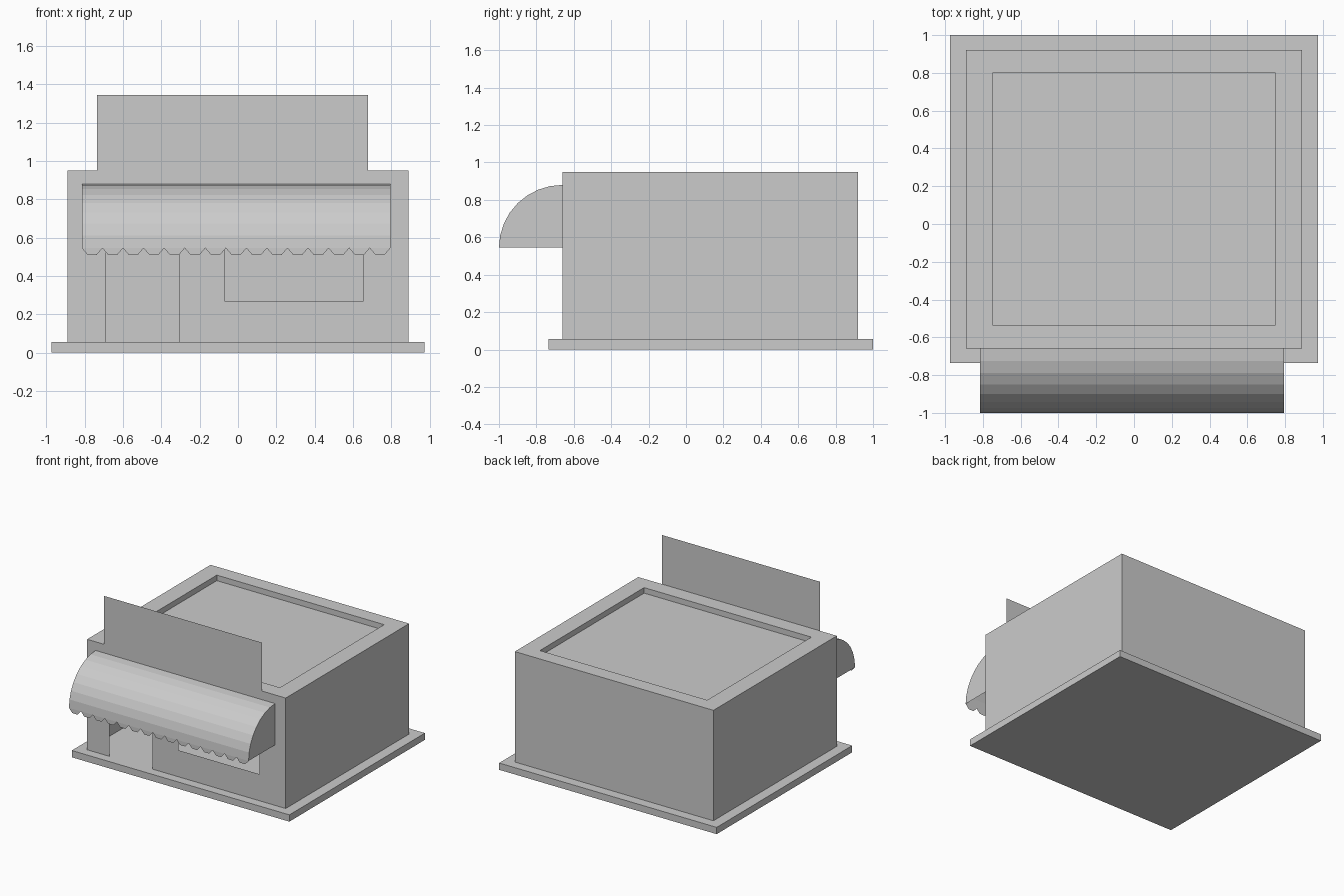
import bpy, math

if "Cube" in bpy.data.objects:
    bpy.data.objects.remove(bpy.data.objects["Cube"])


def mesh_object(name, verts, faces):
    mesh = bpy.data.meshes.new(name)
    mesh.from_pydata(verts, [], faces)
    mesh.update()
    obj = bpy.data.objects.new(name, mesh)
    bpy.context.collection.objects.link(obj)
    return obj


def box(name, x0, x1, y0, y1, z0, z1):
    verts = [(x, y, z) for z in (z0, z1) for x, y in ((x0, y0), (x1, y0), (x1, y1), (x0, y1))]
    faces = [(3, 2, 1, 0), (4, 5, 6, 7)] + [(i, (i + 1) % 4, (i + 1) % 4 + 4, i + 4) for i in range(4)]
    return mesh_object(name, verts, faces)


def ring(x, y0, y1, z):
    return [(-x, y0, z), (x, y0, z), (x, y1, z), (-x, y1, z)]


X, FRONT, BACK, FLOOR, TOP = 0.89, -0.66, 0.92, 0.055, 0.95

# Ground slab, which is also the shop floor
box("ground_slab", -0.975, 0.975, -0.735, 1.0, 0, FLOOR)

# Side and back walls: single sheets around the hollow interior
walls = ring(X, FRONT, BACK, FLOOR) + ring(X, FRONT, BACK, TOP)
mesh_object("side_and_back_walls", walls, [(i, (i + 1) % 4, (i + 1) % 4 + 4, i + 4) for i in (1, 2, 3)])

# Front wall: grid of panels with the door and window left open
xs = [-X, -0.69, -0.305, -0.07, 0.655, X]
zs = [FLOOR, 0.27, 0.72, TOP]
openings = {(1, 0), (1, 1), (3, 1)}
verts = [(x, FRONT, z) for z in zs for x in xs]
n = len(xs)
faces = [(j * n + i, j * n + i + 1, (j + 1) * n + i + 1, (j + 1) * n + i)
         for j in range(len(zs) - 1) for i in range(n - 1) if (i, j) not in openings]
mesh_object("front_wall", verts, faces)

# Roof: flat rim, short parapet inside, sunken deck
roof = ring(X, FRONT, BACK, TOP) + ring(0.75, -0.535, 0.80, TOP) + ring(0.75, -0.535, 0.80, 0.905)
faces = [(k + i, k + (i + 1) % 4, k + (i + 1) % 4 + 4, k + i + 4) for k in (0, 4) for i in range(4)]
mesh_object("roof", roof, faces + [(8, 9, 10, 11)])

# Blank sign board standing on the front edge
sign_y = FRONT - 0.005
mesh_object("sign_board", [(-0.735, sign_y, 0.885), (0.68, sign_y, 0.885),
                           (0.68, sign_y, 1.345), (-0.735, sign_y, 1.345)], [(0, 1, 2, 3)])

# Awning: quarter-round canopy with closed ends, open underneath
L, R, SEG, LIP = -0.815, 0.795, 8, 0.545
arc = [(FRONT - 0.34 * math.sin(k * math.pi / 2 / SEG),
        LIP + 0.335 * math.cos(k * math.pi / 2 / SEG)) for k in range(SEG + 1)]
m = SEG + 1
verts = [(x, y, z) for x in (L, R) for y, z in arc]
faces = [(k, k + 1, m + k + 1, m + k) for k in range(SEG)]
verts += [(L, FRONT, LIP), (R, FRONT, LIP)]
faces += [tuple(range(m - 1, -1, -1)) + (2 * m,), tuple(range(m, 2 * m)) + (2 * m + 1,)]
mesh_object("awning_canopy", verts, faces)

# Valance: fifteen clipped teeth hanging from the canopy edge
verts, faces = [], []
step = (R - L) / 15
for i in range(15):
    b = len(verts)
    verts += [(L + step * (i + f), -1.0, z)
              for f, z in ((0, LIP), (0.28, 0.51), (0.72, 0.51), (1, LIP))]
    faces.append((b, b + 1, b + 2, b + 3))
mesh_object("awning_valance", verts, faces)
